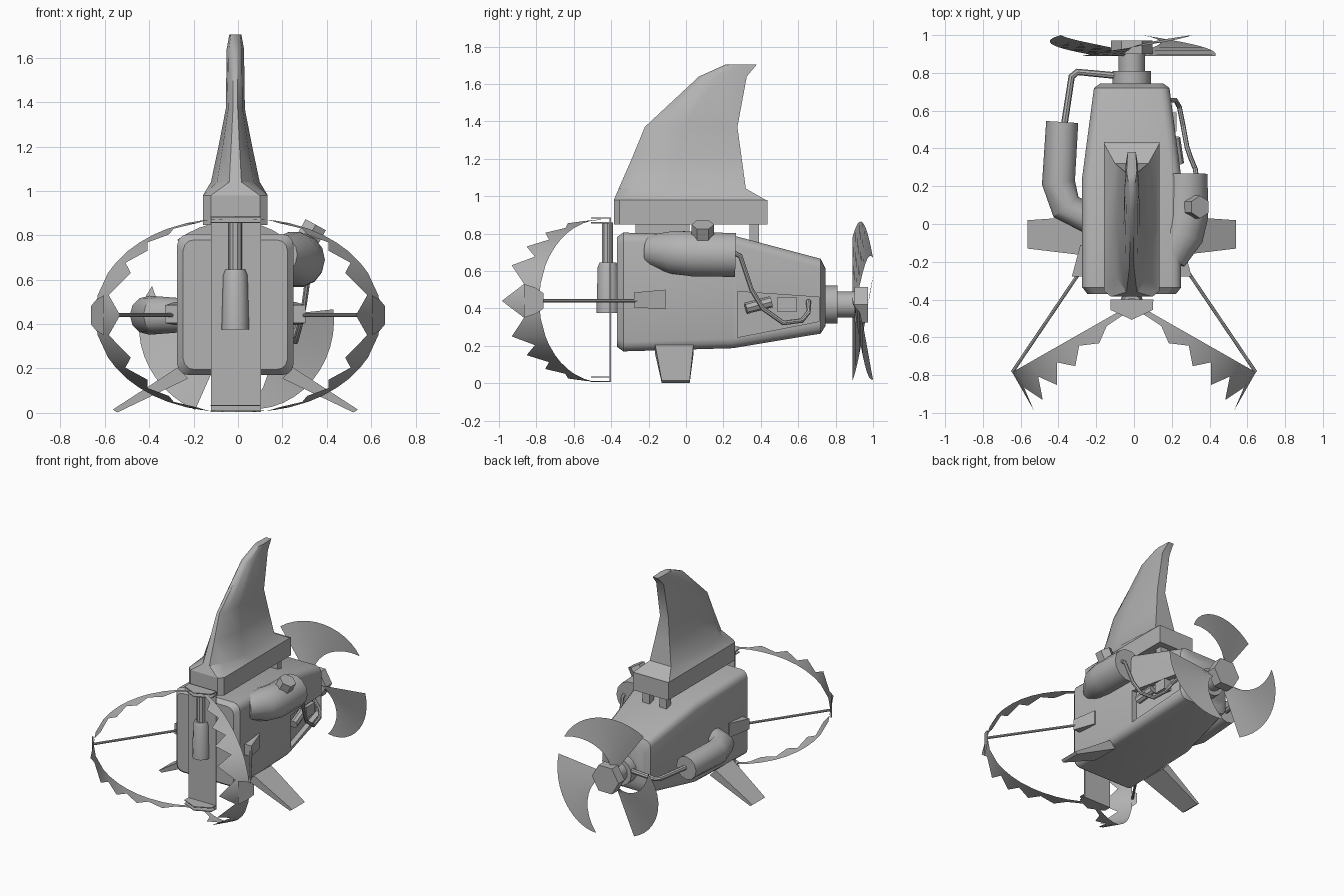
import bpy, bmesh, math
from mathutils import Vector

if "Cube" in bpy.data.objects:
    bpy.data.objects.remove(bpy.data.objects["Cube"])

C = -0.012  # x of the machine's own mirror plane
grey = bpy.data.materials.new("plain_grey")
grey.diffuse_color = (0.45, 0.45, 0.45, 1)
grey.use_nodes = True
grey.node_tree.nodes["Principled BSDF"].inputs["Base Color"].default_value = grey.diffuse_color


def smooth(me, angle=32):
    me.shade_smooth()
    me.set_sharp_from_angle(angle=math.radians(angle))


def make(name, verts, faces, mirror=None):
    """Mesh object, optionally with a copy mirrored over x = mirror."""
    verts = [tuple(v) for v in verts]
    faces = [list(f) for f in faces]
    if mirror is not None:
        n = len(verts)
        verts += [(2 * mirror - x, y, z) for x, y, z in verts]
        faces += [[i + n for i in reversed(f)] for f in faces]
    me = bpy.data.meshes.new(name)
    me.from_pydata(verts, [], faces)
    bm = bmesh.new()
    bm.from_mesh(me)
    bmesh.ops.recalc_face_normals(bm, faces=bm.faces)
    bm.to_mesh(me)
    bm.free()
    smooth(me)
    me.materials.append(grey)
    ob = bpy.data.objects.new(name, me)
    bpy.context.collection.objects.link(ob)
    return ob


def loft(name, rings, mirror=None):
    """Closed skin through rings of equal length."""
    n = len(rings[0])
    verts = [p for r in rings for p in r]
    faces = [[k * n + i, k * n + (i + 1) % n, (k + 1) * n + (i + 1) % n, (k + 1) * n + i]
             for k in range(len(rings) - 1) for i in range(n)]
    faces += [list(range(n)), list(range(len(verts) - n, len(verts)))]
    return make(name, verts, faces, mirror)


def box(name, x0, x1, y0, y1, z0, z1, mirror=None):
    return loft(name, [[(x0, y0, z), (x1, y0, z), (x1, y1, z), (x0, y1, z)] for z in (z0, z1)], mirror)


def tube(name, path, radii, n=12, mirror=None):
    """Round tube along a path; one radius or one per point."""
    path = [Vector(p) for p in path]
    if not isinstance(radii, (list, tuple)):
        radii = [radii] * len(path)
    rings = []
    for i, p in enumerate(path):
        t = Vector()
        if i:
            t += (p - path[i - 1]).normalized()
        if i < len(path) - 1:
            t += (path[i + 1] - p).normalized()
        t.normalize()
        up = Vector((0, 0, 1)) if abs(t.z) < 0.9 else Vector((0, 1, 0))
        a = t.cross(up).normalized()
        b = a.cross(t)
        rings.append([p + radii[i] * (a * math.cos(2 * math.pi * k / n) + b * math.sin(2 * math.pi * k / n))
                      for k in range(n)])
    return loft(name, rings, mirror)


# Main body: rounded box tapering to the rear
def body_ring(y, hx, z0, z1, r=0.05):
    zc, hz = (z0 + z1) / 2, (z1 - z0) / 2
    pts = []
    for q, (sx, sz) in enumerate(((1, 1), (-1, 1), (-1, -1), (1, -1))):
        for k in range(4):
            a = math.radians(90 * q + 30 * k)
            pts.append((C + sx * (hx - r) + r * math.cos(a), y, zc + sz * (hz - r) + r * math.sin(a)))
    return pts


body = loft("body", [body_ring(-0.37, 0.235, 0.195, 0.78), body_ring(-0.335, 0.262, 0.17, 0.805),
                     body_ring(0.25, 0.262, 0.187, 0.79), body_ring(0.72, 0.2, 0.265, 0.665),
                     body_ring(0.745, 0.165, 0.305, 0.615)])
# Recessed panel cut in the right flank
cut = loft("panel_cutter", [[(0.21, 0.275, 0.245), (0.4, 0.275, 0.245), (0.4, 0.275, 0.49), (0.21, 0.275, 0.49)],
                            [(0.15, 0.71, 0.33), (0.4, 0.71, 0.33), (0.4, 0.71, 0.46), (0.15, 0.71, 0.46)]])
cut.hide_render = True
mod = body.modifiers.new("recess", "BOOLEAN")
mod.object, mod.operation, mod.solver = cut, "DIFFERENCE", "EXACT"
dg = bpy.context.evaluated_depsgraph_get()
body.data = bpy.data.meshes.new_from_object(body.evaluated_get(dg))
body.modifiers.clear()
bpy.data.objects.remove(cut)
smooth(body.data)

# Fittings inside the recess
box("panel_box", 0.16, 0.225, 0.49, 0.59, 0.38, 0.46)
tube("panel_canister", [(0.235, 0.32, 0.4), (0.215, 0.455, 0.435)], 0.03, 8)


# Dorsal fin on its base, with posts down to the body
def base_ring(z):
    return [(C + x, y, z) for x, y in ((0.146, 0.435), (0.146, -0.355), (0.11, -0.385),
                                       (-0.11, -0.385), (-0.146, -0.355), (-0.146, 0.435))]


def fin_ring(z, y0, y1, half):
    ym = y0 + 0.4 * (y1 - y0)
    s = [(0.8, y1), (1, ym), (0.75, y0 + 0.12 * (y1 - y0)), (0.25, y0)]
    return [(C + half * f, y, z) for f, y in s] + [(C - half * f, y, z) for f, y in reversed(s)]


loft("fin_base", [base_ring(0.847), base_ring(0.98)])
top = [(0.146, 0.425), (0.146, 0), (0.146, -0.355), (0.11, -0.385)]
loft("fin", [[(C + x, y, 0.98) for x, y in top] + [(C - x, y, 0.98) for x, y in reversed(top)],
             fin_ring(1.04, -0.36, 0.32, 0.11), fin_ring(1.2, -0.29, 0.298, 0.076),
             fin_ring(1.37, -0.22, 0.275, 0.043), fin_ring(1.64, 0.07, 0.325, 0.039),
             fin_ring(1.705, 0.215, 0.38, 0.027)])
box("fin_front_post", C - 0.07, C + 0.07, -0.27, 0.02, 0.78, 0.86)
box("fin_rear_posts", C + 0.04, C + 0.1, 0.34, 0.39, 0.72, 0.86, C)

# Propeller shaft and hub
tube("shaft_collar", [(C, 0.73, 0.42), (C, 0.81, 0.42)], 0.102, 16)
tube("shaft", [(C, 0.8, 0.42), (C, 0.91, 0.42)], 0.07, 16)
tube("hub", [(C, 0.9, 0.42), (C, 0.972, 0.42)], 0.11, 6)

# Three pitched, sickle-shaped blades
N = 12
for b in range(3):
    verts = []
    for k in range(N + 1):
        t = k / N
        a = math.radians(246 + 120 * b - 88 * t)
        inner = 0.07 + 0.335 * max(0, (t - 0.28) / 0.72)
        for r in (inner, 0.445 - 0.04 * t ** 4):
            verts.append((C + r * math.cos(a), 0.89 + 0.11 * t, 0.42 + r * math.sin(a)))
    make("blade_%d" % (b + 1), verts, [[2 * k, 2 * k + 1, 2 * k + 3, 2 * k + 2] for k in range(N)])

# Jaw mounting plate with paired pointed flanges
box("jaw_plate", C - 0.11, C + 0.115, -0.41, -0.4, 0.005, 0.885)
for i, z in enumerate((0.005, 0.03, 0.855, 0.88)):
    loft("jaw_flange_%d" % (i + 1), [[(C + x, y, h) for x, y in ((0.112, -0.4), (0.112, -0.455), (0, -0.507),
                                                               (-0.112, -0.455), (-0.112, -0.4))]
                                     for h in (z, z + 0.006)])
# Ram in front of the plate
tube("ram_cylinder", [(C, -0.417, 0.375), (C, -0.417, 0.62), (C, -0.417, 0.645)], [0.062, 0.055, 0.045], 12)
tube("ram_rod", [(C, -0.42, 0.63), (C, -0.42, 0.86)], 0.031, 10)

# Toothed trap jaws: half-ellipse bands, teeth square to the jaw plane
H, E = Vector((0.06, -0.452, 0.44)), Vector((0.645, -0.785, 0.44))
d = (E - H).normalized()
out = Vector((d.y, -d.x, 0))  # towards the front and centre
L = (E - H).length
half = [(0, 1), (12, 0), (26, 1), (33, 0), (42, 1), (49, 0), (57, 1), (64, 0), (73, 1), (80, 0), (90, 0)]
marks = [(-a, t) for a, t in reversed(half[1:])] + half
verts = []
for a, tip in marks:
    ph = math.radians(a)
    p = H + d * L * math.cos(ph) + Vector((0, 0, 0.434 * math.sin(ph)))
    depth = 0.06 + 0.17 * math.cos(ph) ** 1.3
    verts += [p, p + out * depth * (1 if tip else 0.45)]
make("jaws", verts, [[2 * k, 2 * k + 1, 2 * k + 3, 2 * k + 2] for k in range(len(marks) - 1)], 0)
# Outer tabs, rods and rod brackets
tab = [E - out * s + d * 0.004 + Vector((0, 0, z)) for s, z in
       ((-0.09, -0.09), (-0.02, -0.07), (0.03, -0.04), (0.03, 0.04), (-0.02, 0.07), (-0.09, 0.09))]
make("jaw_tabs", tab, [range(6)], 0)
tube("jaw_rods", [(0.27, -0.23, 0.44), E], 0.009, 8, 0)
loft("rod_brackets", [[(x, y, z0), (x2, y, z0), (x2, y, z1), (x, y, z1)] for x, x2, y, z0, z1 in
                      ((0.2, 0.26, -0.11, 0.395, 0.5), (0.23, 0.305, -0.278, 0.405, 0.485))], C)

# Splayed legs
loft("legs", [[(x, y, z) for x, y, z in ((0.2, ya, 0.155), (0.247, ya, 0.205), (0.247, yb, 0.205), (0.2, yb, 0.155))]
              for ya, yb in ((-0.165, 0.04),)] +
     [[(0.52, -0.13, 0.002), (0.54, -0.13, 0.015), (0.54, 0.02, 0.015), (0.52, 0.02, 0.002)]], C)

# Right tank with hex cap and hose
tube("tank", [(0.27, 0.265, 0.685), (0.27, 0.04, 0.69), (0.25, -0.06, 0.7), (0.19, -0.19, 0.71)],
     [0.12, 0.122, 0.118, 0.085], 14)
tube("tank_cap", [(0.31, 0.09, 0.775), (0.35, 0.09, 0.848)], 0.06, 6)
tube("tank_hose", [(0.33, 0.25, 0.7), (0.325, 0.29, 0.68), (0.3, 0.35, 0.5), (0.28, 0.41, 0.4), (0.26, 0.52, 0.322),
                   (0.24, 0.62, 0.335), (0.22, 0.655, 0.38), (0.17, 0.655, 0.44)], 0.013, 8)

# Left exhaust with its feed pipe
tube("exhaust", [(-0.38, 0.54, 0.44), (-0.4, 0.22, 0.44), (-0.36, 0.09, 0.44), (-0.23, 0.02, 0.44)],
     [0.085, 0.088, 0.085, 0.075], 12)
tube("exhaust_feed", [(-0.37, 0.52, 0.44), (-0.33, 0.78, 0.44), (-0.3, 0.805, 0.44), (-0.09, 0.785, 0.44)], 0.018, 8)
